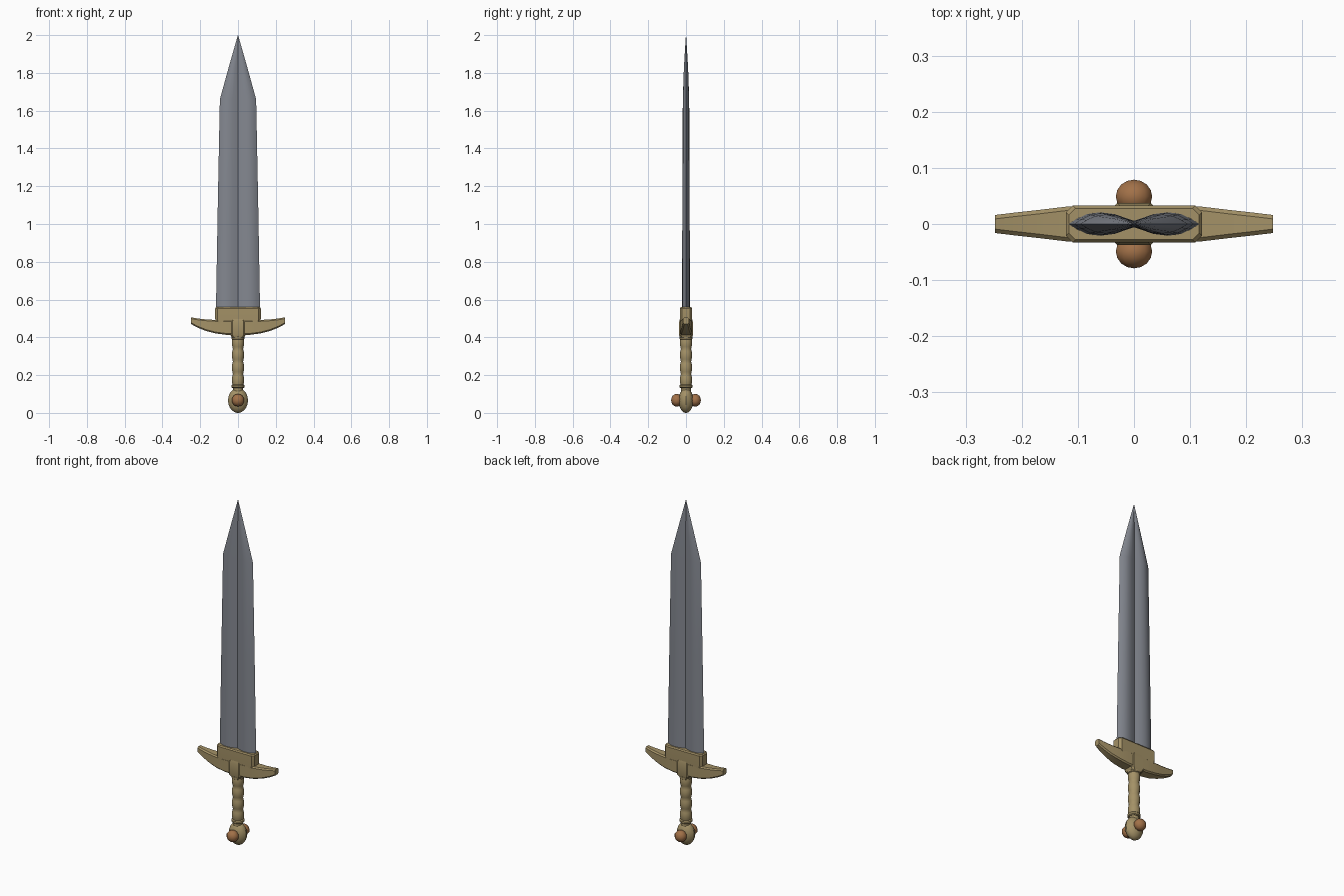
import bpy, bmesh, math

if "Cube" in bpy.data.objects:
    bpy.data.objects.remove(bpy.data.objects["Cube"])


def material(name, rgb):
    m = bpy.data.materials.new(name)
    m.diffuse_color = (*rgb, 1)
    m.use_nodes = True
    m.node_tree.nodes["Principled BSDF"].inputs["Base Color"].default_value = m.diffuse_color
    return m


STEEL = material("blue_grey_steel", (0.23, 0.245, 0.28))
BRASS = material("aged_brass", (0.37, 0.285, 0.135))
COPPER = material("copper_stud", (0.36, 0.165, 0.065))


def finish(bm, name, mat, angle=35):
    bmesh.ops.recalc_face_normals(bm, faces=bm.faces)
    me = bpy.data.meshes.new(name)
    bm.to_mesh(me)
    bm.free()
    ob = bpy.data.objects.new(name, me)
    bpy.context.collection.objects.link(ob)
    me.materials.append(mat)
    bpy.ops.object.select_all(action='DESELECT')
    ob.select_set(True)
    bpy.context.view_layer.objects.active = ob
    bpy.ops.object.shade_smooth_by_angle(angle=math.radians(angle))
    return ob


def loft(name, rings, mat, angle=35):
    """Skin a list of equal-length point rings and cap both ends."""
    bm = bmesh.new()
    rows = [[bm.verts.new(p) for p in r] for r in rings]
    n = len(rows[0])
    for a, b in zip(rows, rows[1:]):
        for i in range(n):
            j = (i + 1) % n
            bm.faces.new((a[i], a[j], b[j], b[i]))
    bm.faces.new(rows[0])
    bm.faces.new(rows[-1])
    return finish(bm, name, mat, angle)


def chamfered(hx, hy, c):
    """Rectangle outline with cut corners."""
    return [(hx - c, -hy), (hx, -hy + c), (hx, hy - c), (hx - c, hy),
            (-hx + c, hy), (-hx, hy - c), (-hx, -hy + c), (-hx + c, -hy)]


def turned(name, profile, sides, mat, flat=1.0, angle=35):
    """Lathe a (radius, z) profile, optionally flattened in y."""
    rings = [[(r * math.cos(2 * math.pi * i / sides),
               r * flat * math.sin(2 * math.pi * i / sides), z)
              for i in range(sides)] for r, z in profile]
    return loft(name, rings, mat, angle)


# Blade: two swelling lobes either side of a central groove
half = [(1, 0), (0.88, 0.42), (0.72, 0.85), (0.52, 1), (0.3, 0.85), (0.12, 0.5)]
front = half + [(0, 0.28)] + [(-x, t) for x, t in reversed(half)]
section = front + [(x, -t) for x, t in reversed(front[1:-1])]
stations = [(0.53, 0.117, 0.021), (1.1, 0.107, 0.0195), (1.66, 0.096, 0.017),
            (1.83, 0.049, 0.011), (2.0, 0.0006, 0.0006)]
loft("blade", [[(x * w, -t * d, z) for x, t in section]
               for z, w, d in stations], STEEL, 30)

# Collar that holds the blade
loft("blade_collar", [[(x, y, z) for x, y in chamfered(hx, hy, 0.012)]
                      for z, hx, hy in [(0.44, 0.112, 0.030), (0.50, 0.121, 0.033),
                                        (0.553, 0.121, 0.033), (0.56, 0.116, 0.028)]],
     BRASS)

# Crossguard: upswept arms, lofted along x and mirrored (x, bottom, top, half depth)
arm = [(0.248, 0.470, 0.506, 0.016), (0.215, 0.452, 0.500, 0.020),
       (0.17, 0.434, 0.495, 0.025), (0.12, 0.421, 0.492, 0.031),
       (0.06, 0.413, 0.492, 0.033)]
arms = arm + [(-x, b, t, d) for x, b, t, d in reversed(arm)]
loft("crossguard", [[(x, u, (b + t) / 2 + v) for u, v in
                     chamfered(d, (t - b) / 2, 0.007)] for x, b, t, d in arms], BRASS)

# Central block where grip meets guard
loft("guard_block", [[(x, y, z) for x, y in chamfered(hx, hy, 0.01)]
                     for z, hx, hy in [(0.398, 0.031, 0.031), (0.412, 0.040, 0.037),
                                       (0.48, 0.040, 0.037), (0.50, 0.034, 0.032)]],
     BRASS)

# Grip with finger swells, and its end bands
grip = [(0.027 + 0.0055 * abs(math.sin(math.pi * 4 * k / 24)), 0.14 + 0.265 * k / 24)
        for k in range(25)]
turned("grip", grip, 12, BRASS)
for name, z in (("lower_grip_band", 0.132), ("upper_grip_band", 0.388)):
    turned(name, [(0.030, z), (0.035, z + 0.004), (0.035, z + 0.014),
                  (0.030, z + 0.019)], 12, BRASS)

# Pommel: flattened egg
egg = [(max(0.053 * math.sin(math.pi * k / 10), 0.004),
        0.066 - 0.066 * math.cos(math.pi * k / 10)) for k in range(11)]
turned("pommel", egg, 12, BRASS, 0.74)
turned("pommel_neck", [(0.026, 0.10), (0.026, 0.14)], 12, BRASS)

# Round studs on both faces of the pommel
for name, s in (("front_stud", -1), ("back_stud", 1)):
    bm = bmesh.new()
    bmesh.ops.create_uvsphere(bm, u_segments=10, v_segments=8, radius=1)
    for v in bm.verts:
        x, y, z = v.co
        v.co = (x * 0.034, s * 0.049 + z * 0.030, 0.067 + y * 0.034)
    finish(bm, name, COPPER, 40)
